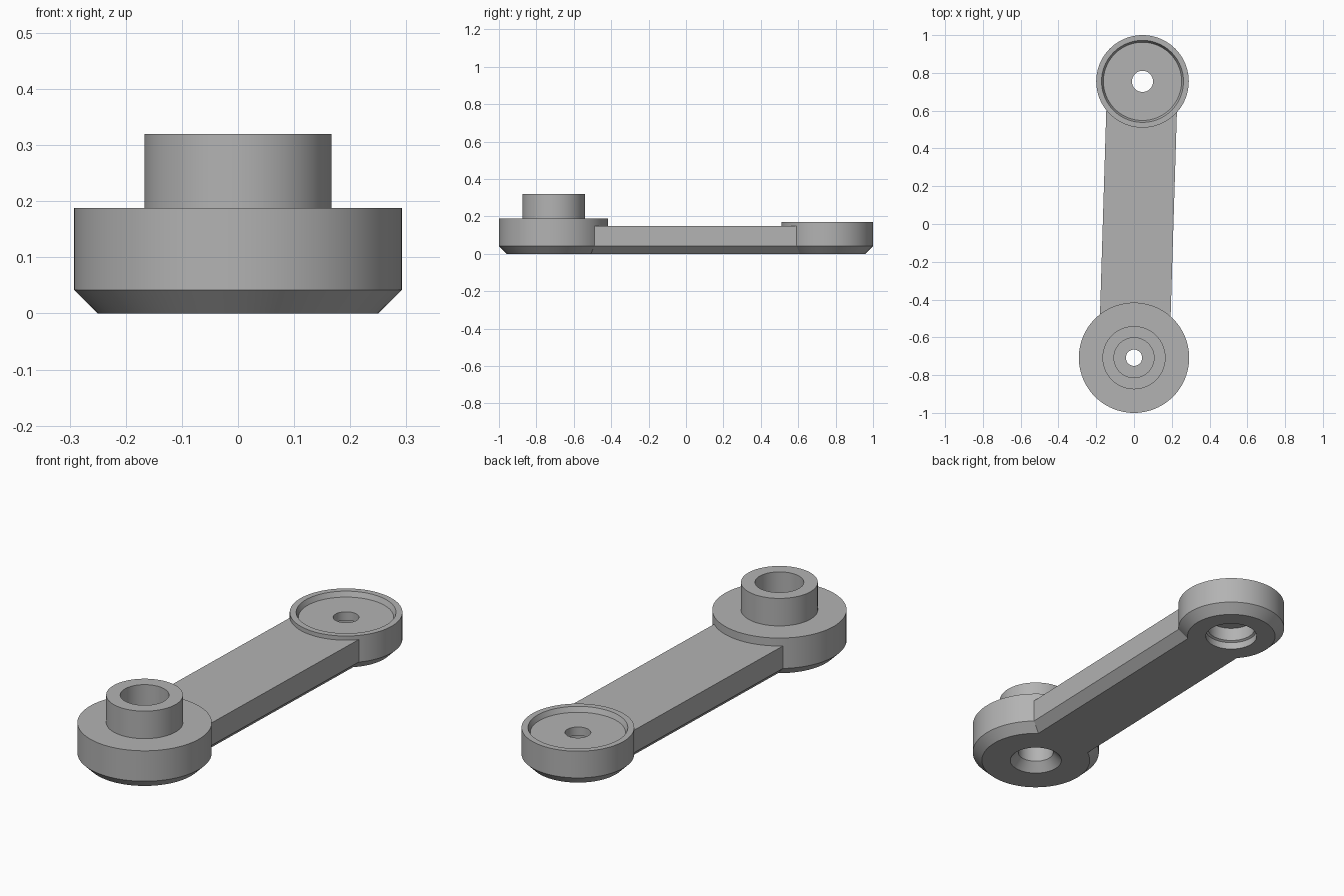
import bpy
import bmesh
from math import radians, atan2, hypot
from mathutils import Matrix, Vector

cube = bpy.data.objects.get("Cube")
if cube:
    bpy.data.objects.remove(cube)

GREY = (0.45, 0.45, 0.45, 1.0)
metal = bpy.data.materials.new("plain grey")
metal.use_nodes = True
metal.diffuse_color = GREY
metal.node_tree.nodes["Principled BSDF"].inputs["Base Color"].default_value = GREY

FRONT = Vector((0, -0.708, 0))
BACK = Vector((0.045, 0.755, 0))
CHAMFER = 0.042
SEGMENTS = 96


def finish(name, bm):
    bmesh.ops.recalc_face_normals(bm, faces=bm.faces)
    mesh = bpy.data.meshes.new(name)
    bm.to_mesh(mesh)
    bm.free()
    mesh.materials.append(metal)
    obj = bpy.data.objects.new(name, mesh)
    bpy.context.collection.objects.link(obj)
    return obj


def turned(name, centre, profile):
    """Closed solid turned from (radius, height) points, bottom to top."""
    bm = bmesh.new()
    rings = []
    for radius, z in profile:
        ring = bmesh.ops.create_circle(
            bm, segments=SEGMENTS, radius=radius,
            matrix=Matrix.Translation(centre + Vector((0, 0, z))))
        rings.append(ring["verts"])
    for low, high in zip(rings, rings[1:]):
        for i in range(SEGMENTS):
            j = (i + 1) % SEGMENTS
            bm.faces.new((low[i], low[j], high[j], high[i]))
    bm.faces.new(rings[0])
    bm.faces.new(rings[-1])
    return finish(name, bm)


def bar(name, start, end, half, height):
    """Straight bar with both lower edges chamfered."""
    along = end - start
    section = [(-half + CHAMFER, 0), (half - CHAMFER, 0), (half, CHAMFER),
               (half, height), (-half, height), (-half, CHAMFER)]
    turn = Matrix.Rotation(-atan2(along.x, along.y), 4, "Z")
    bm = bmesh.new()
    verts = [bm.verts.new(start + turn @ Vector((x, 0, z))) for x, z in section]
    face = bm.faces.new(verts)
    moved = bmesh.ops.extrude_face_region(bm, geom=[face])["geom"]
    tip = [v for v in moved if isinstance(v, bmesh.types.BMVert)]
    bmesh.ops.translate(bm, verts=tip, vec=along)
    return finish(name, bm)


def combine(target, other, operation):
    mod = target.modifiers.new(operation.lower(), "BOOLEAN")
    mod.operation = operation
    mod.solver = "EXACT"
    mod.object = other
    bpy.context.view_layer.objects.active = target
    bpy.ops.object.modifier_apply(modifier=mod.name)
    bpy.data.objects.remove(other)


# Arm and the two round hubs
arm = bar("link_arm", FRONT, BACK, 0.187, 0.15)
front_hub = turned("front_hub", FRONT, [
    (0.25, 0), (0.292, CHAMFER), (0.292, 0.188), (0.167, 0.188), (0.167, 0.32)])
back_hub = turned("back_hub", BACK, [
    (0.203, 0), (0.245, CHAMFER), (0.245, 0.17)])
for hub in (front_hub, back_hub):
    combine(arm, hub, "UNION")

# Front bore: countersunk below, narrow in the middle, wide through the boss
front_bore = turned("front_bore", FRONT, [
    (0.122, -0.004), (0.081, 0.042), (0.081, 0.135), (0.043, 0.135),
    (0.043, 0.175), (0.106, 0.175), (0.106, 0.4)])
# Back bore: stepped below, with a shallow tapered dish on top
back_bore = turned("back_bore", BACK, [
    (0.118, -0.05), (0.118, 0.034), (0.108, 0.04), (0.108, 0.105),
    (0.056, 0.105), (0.056, 0.146), (0.207, 0.146), (0.217, 0.17), (0.217, 0.3)])
for bore in (front_bore, back_bore):
    combine(arm, bore, "DIFFERENCE")

# Smooth round walls, crisp edges
bpy.ops.object.select_all(action="DESELECT")
arm.select_set(True)
bpy.context.view_layer.objects.active = arm
bpy.ops.object.shade_smooth_by_angle(angle=radians(20))
